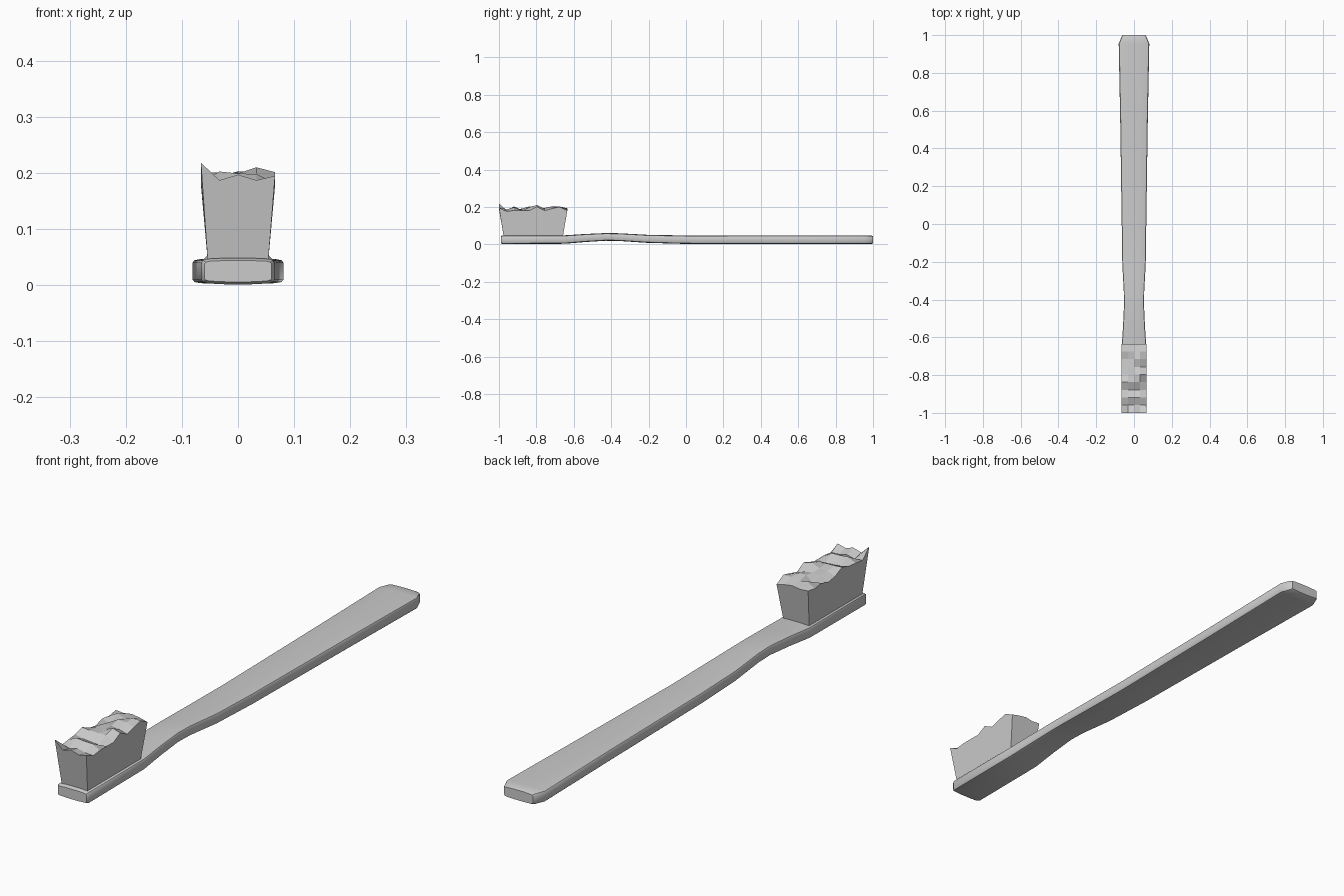
import bpy, random

if "Cube" in bpy.data.objects:
    bpy.data.objects.remove(bpy.data.objects["Cube"])

random.seed(4)


def make_object(name, verts, faces):
    mesh = bpy.data.meshes.new(name)
    mesh.from_pydata(verts, [], faces)
    mesh.update()
    obj = bpy.data.objects.new(name, mesh)
    bpy.context.collection.objects.link(obj)
    return obj


# Handle: flattened rounded section lofted along y
# stations: y, half width, centre height, half thickness
stations = [(-0.99, 0.06, 0.025, 0.019), (-0.98, 0.065, 0.025, 0.0235),
            (-0.65, 0.065, 0.026, 0.0225), (-0.54, 0.058, 0.034, 0.0215),
            (-0.43, 0.053, 0.040, 0.0205), (-0.36, 0.054, 0.039, 0.0205),
            (-0.21, 0.062, 0.030, 0.0215), (0.0, 0.065, 0.025, 0.0225),
            (0.55, 0.073, 0.025, 0.023), (0.955, 0.081, 0.025, 0.023),
            (0.993, 0.065, 0.025, 0.0225), (1.0, 0.06, 0.025, 0.019)]
quarter = [(1.0, 0.66), (0.96, 0.84), (0.84, 0.93), (0.35, 1.0)]
half = quarter + [(-x, z) for x, z in reversed(quarter)]
section = half + [(-x, -z) for x, z in half]
n = len(section)
verts = [(x * w, y, c + z * t) for y, w, c, t in stations for x, z in section]
faces = [(r * n + i, r * n + (i + 1) % n, (r + 1) * n + (i + 1) % n, (r + 1) * n + i)
         for r in range(len(stations) - 1) for i in range(n)]
faces = [f[::-1] for f in faces]
faces += [tuple(range(n)[::-1]), tuple(range(len(verts) - n, len(verts)))]
handle = make_object("handle", verts, faces)

# Outward normals, then smooth shading with sharp edges kept
import bmesh
bm = bmesh.new()
bm.from_mesh(handle.data)
bmesh.ops.recalc_face_normals(bm, faces=bm.faces)
bm.to_mesh(handle.data)
bm.free()
bpy.context.view_layer.objects.active = handle
handle.select_set(True)
bpy.ops.object.shade_smooth_by_angle(angle=0.6)

# Bristles: flared block with a ragged top
nx, ny = 4, 9
front_row = [0.218, 0.187, 0.197, 0.187, 0.195]
bm = bmesh.new()
top = []
for j in range(ny + 1):
    row = []
    for i in range(nx + 1):
        z = front_row[i] if j == 0 else random.uniform(0.175, 0.205)
        if (i, j) == (3, 5):
            z = 0.21
        y = -0.817 + (j / ny - 0.5) * 0.365
        row.append(bm.verts.new(((i / nx - 0.5) * 0.132, y, z)))
    top.append(row)
for j in range(ny):
    for i in range(nx):
        bm.faces.new((top[j][i], top[j][i + 1], top[j + 1][i + 1], top[j + 1][i]))

# Flat side walls down to the narrower foot
foot = [bm.verts.new((x, y, 0.044)) for x, y in
        ((-0.054, -0.975), (0.054, -0.975), (0.054, -0.658), (-0.054, -0.658))]
sides = [top[0], [r[nx] for r in top], top[ny][::-1], [r[0] for r in top][::-1]]
for k, edge in enumerate(sides):
    bm.faces.new([foot[(k + 1) % 4], *edge[::-1], foot[k]][::-1])
bm.faces.new(foot)
bmesh.ops.recalc_face_normals(bm, faces=bm.faces)
bristles = make_object("bristles", [], [])
bm.to_mesh(bristles.data)
bm.free()
